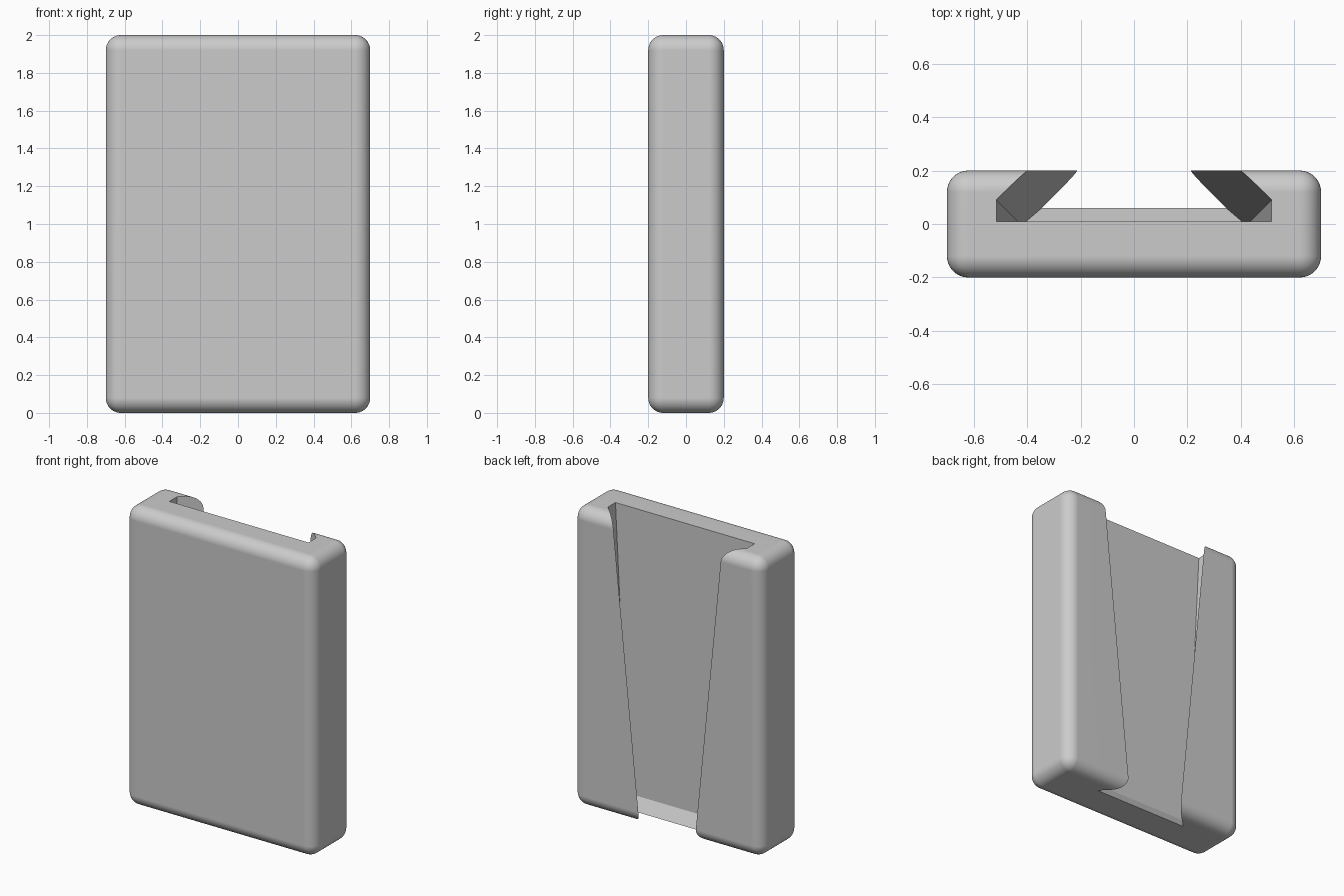
import bpy
import bmesh
from math import radians
from mathutils import Vector

cube = bpy.data.objects.get("Cube")
if cube:
    bpy.data.objects.remove(cube, do_unlink=True)

grey = bpy.data.materials.new("light grey")
grey.use_nodes = True
colour = (0.6, 0.6, 0.6, 1)
grey.diffuse_color = colour
grey.node_tree.nodes["Principled BSDF"].inputs["Base Color"].default_value = colour


def make_box(name, size, centre, cuts=()):
    """Box trimmed by planes; each cut is (point, outward normal)."""
    bm = bmesh.new()
    bmesh.ops.create_cube(bm, size=1)
    for v in bm.verts:
        v.co = Vector(a * b for a, b in zip(v.co, size)) + Vector(centre)
    for point, normal in cuts:
        cut = bmesh.ops.bisect_plane(
            bm, geom=bm.verts[:] + bm.edges[:] + bm.faces[:],
            plane_co=point, plane_no=Vector(normal).normalized(), clear_outer=True)
        edges = [e for e in cut["geom_cut"] if isinstance(e, bmesh.types.BMEdge)]
        bmesh.ops.contextual_create(bm, geom=edges)
    bmesh.ops.recalc_face_normals(bm, faces=bm.faces[:])
    mesh = bpy.data.meshes.new(name)
    bm.to_mesh(mesh)
    bm.free()
    mesh.materials.append(grey)
    obj = bpy.data.objects.new(name, mesh)
    bpy.context.collection.objects.link(obj)
    return obj


# Rounded block
block = make_box("slotted_block", (1.4, 0.4, 2), (0, 0, 1))
bevel = block.modifiers.new("rounded edges", "BEVEL")
bevel.width = 0.08
bevel.segments = 10

# Tapered dovetail slot: floor, sloped stop at the foot, mirrored undercut and side walls
cuts = [((0, 0.01, 0), (0, -1, 0)), ((0, 0.06, 0), (0, -0.08, -0.05))]
for s in (-1, 1):
    cuts.append(((s * 0.405, 0, 0), (s, 1, -0.1)))
    cuts.append(((s * 0.515, 0, 2), (s, 0, -0.05)))
slot = make_box("slot_cutter", (2, 1, 2.4), (0, 0, 1), cuts)
slot.hide_render = True

boolean = block.modifiers.new("dovetail slot", "BOOLEAN")
boolean.operation = "DIFFERENCE"
boolean.solver = "EXACT"
boolean.object = slot

# Apply the shaping, then shade the rounded edges smoothly
bpy.ops.object.select_all(action="DESELECT")
bpy.context.view_layer.objects.active = block
block.select_set(True)
for name in [m.name for m in block.modifiers]:
    bpy.ops.object.modifier_apply(modifier=name)
bpy.data.objects.remove(slot, do_unlink=True)
bpy.ops.object.shade_smooth_by_angle(angle=radians(25))
weighted = block.modifiers.new("clean flats", "WEIGHTED_NORMAL")
weighted.keep_sharp = True
